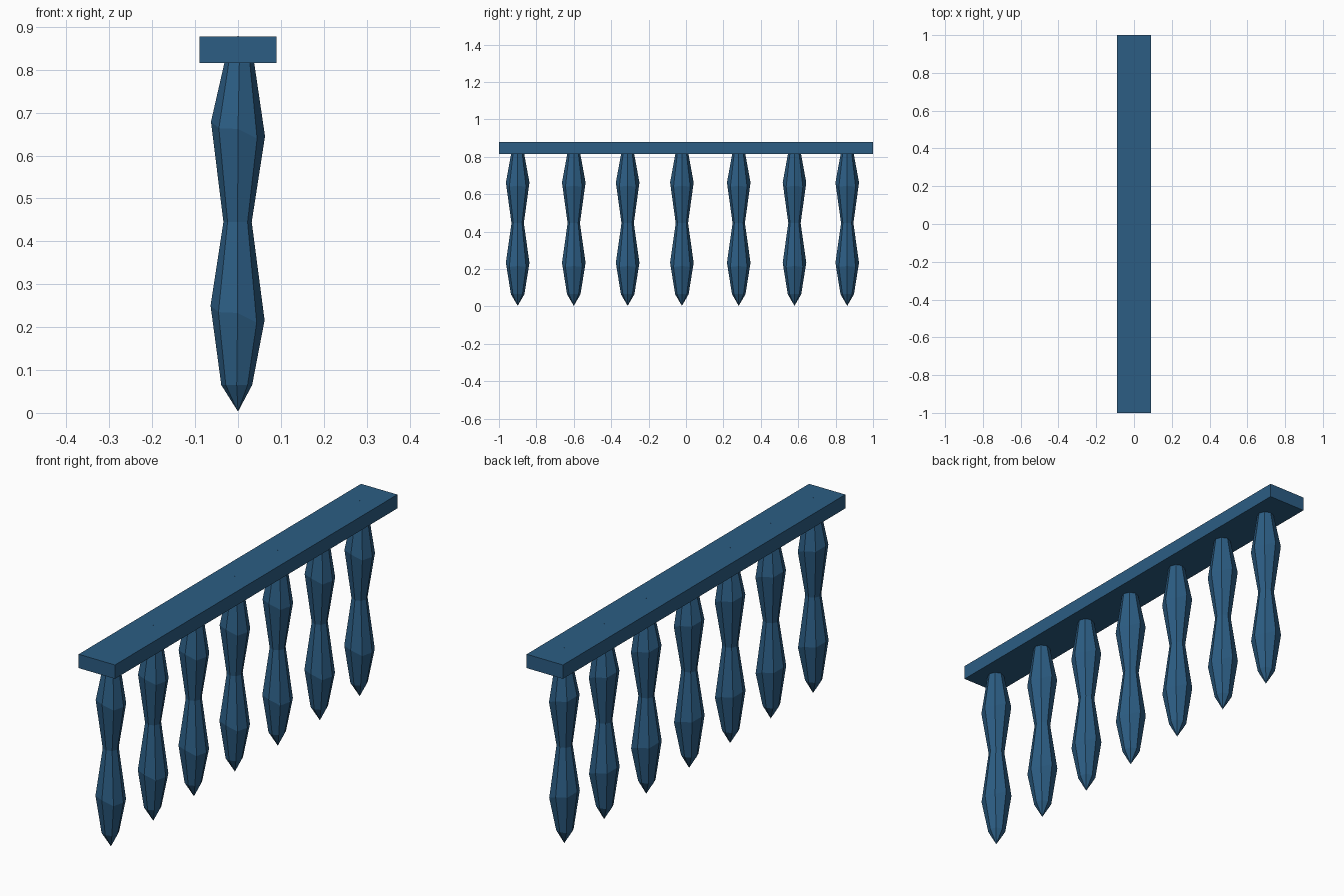
import bpy, bmesh
from math import sin, cos, pi

if "Cube" in bpy.data.objects:
    bpy.data.objects.remove(bpy.data.objects["Cube"])

paint = bpy.data.materials.new("blue_paint")
paint.diffuse_color = (0.025, 0.11, 0.23, 1)
paint.use_nodes = True
paint.node_tree.nodes["Principled BSDF"].inputs["Base Color"].default_value = paint.diffuse_color

SIDES = 8
# (z, radius, x shift, tilt of the ring towards -x)
PROFILE = [(0.065, 0.036, -0.003, 0.0), (0.228, 0.063, -0.001, 0.017),
           (0.445, 0.033, -0.001, 0.0), (0.657, 0.063, 0.0, 0.017),
           (0.815, 0.035, 0.003, 0.0)]
TIP_LOW, TIP_HIGH = 0.003, 0.88


def add_object(name, bm):
    bmesh.ops.recalc_face_normals(bm, faces=bm.faces)
    mesh = bpy.data.meshes.new(name)
    bm.to_mesh(mesh)
    bm.free()
    mesh.materials.append(paint)
    obj = bpy.data.objects.new(name, mesh)
    bpy.context.collection.objects.link(obj)
    return obj


def baluster(name, y):
    """Faceted double-bellied post, pointed at both ends."""
    bm = bmesh.new()
    rings = []
    for z, r, shift, tilt in PROFILE:
        ring = []
        for i in range(SIDES):
            a = 2 * pi * i / SIDES
            zigzag = 0.3 * tilt * (1 if i % 2 == 0 else -1)
            ring.append(bm.verts.new((shift + r * cos(a), r * sin(a),
                                      z - tilt * cos(a) + zigzag)))
        rings.append(ring)
    for low, high in zip(rings, rings[1:]):
        for i in range(SIDES):
            j = (i + 1) % SIDES
            bm.faces.new((low[i], low[j], high[j], high[i]))
    for ring, z in ((rings[0], TIP_LOW), (rings[-1], TIP_HIGH)):
        tip = bm.verts.new((0, 0, z))
        for i in range(SIDES):
            bm.faces.new((ring[i], ring[(i + 1) % SIDES], tip))
    add_object(name, bm).location.y = y


# Handrail
bm = bmesh.new()
bmesh.ops.create_cube(bm, size=1)
bmesh.ops.scale(bm, vec=(0.18, 2.0, 0.062), verts=bm.verts)
add_object("handrail", bm).location.z = 0.847

# Row of balusters
for n, y in enumerate((-0.90, -0.60, -0.312, -0.022, 0.282, 0.58, 0.862)):
    baluster(f"baluster_{n + 1}", y)
